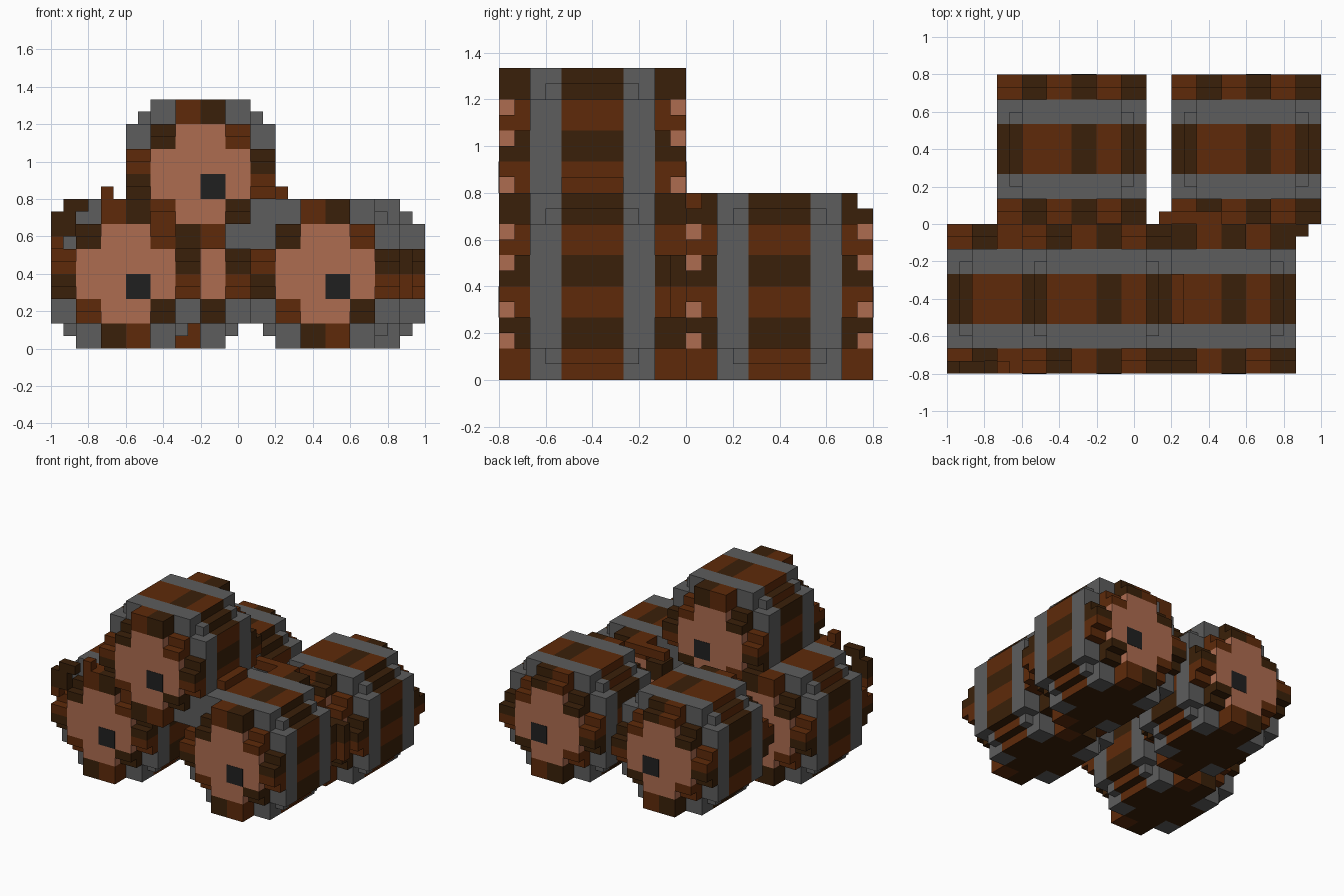
import bpy, bmesh

if "Cube" in bpy.data.objects:
    bpy.data.objects.remove(bpy.data.objects["Cube"], do_unlink=True)

U = 1 / 15  # one block of the stepped grid


def material(name, rgb):
    lin = []
    for c in rgb:
        c /= 255
        lin.append(c / 12.92 if c <= 0.04045 else ((c + 0.055) / 1.055) ** 2.4)
    m = bpy.data.materials.new(name)
    m.use_nodes = True
    m.diffuse_color = (*lin, 1)
    m.node_tree.nodes["Principled BSDF"].inputs["Base Color"].default_value = (*lin, 1)
    return m


BROWN = material("brown_wood", (94, 42, 10))
DARK = material("dark_wood", (58, 32, 9))
PALE = material("pale_wood", (174, 108, 80))
IRON = material("grey_iron", (93, 93, 93))
BLACK = material("black_bung", (32, 32, 32))


def finish(bm, name, mats, loc):
    me = bpy.data.meshes.new(name)
    bm.to_mesh(me)
    bm.free()
    for m in mats:
        me.materials.append(m)
    ob = bpy.data.objects.new(name, me)
    ob.location = [c * U for c in loc]
    bpy.context.collection.objects.link(ob)


def box(bm, x0, x1, y0, y1, z0, z1, mat=0):
    vs = bmesh.ops.create_cube(bm, size=1)["verts"]
    for v in vs:
        v.co.x = (x1 if v.co.x > 0 else x0) * U
        v.co.y = (y1 if v.co.y > 0 else y0) * U
        v.co.z = (z1 if v.co.z > 0 else z0) * U
    for f in {f for v in vs for f in v.link_faces}:
        f.material_index = mat


def boxes(name, mats, loc, items):
    bm = bmesh.new()
    for it in items:
        box(bm, *it)
    finish(bm, name, mats, loc)


def extrude_outline(bm, half, y0, y1):
    # half is the +x side of a mirrored outline, top to bottom
    outline = half + [(-x, z) for x, z in reversed(half) if x]
    face = bm.faces.new([bm.verts.new((x * U, y0 * U, z * U)) for x, z in outline])
    ext = bmesh.ops.extrude_face_region(bm, geom=[face], use_keep_orig=True)["geom"]
    bmesh.ops.translate(bm, vec=(0, (y1 - y0) * U, 0),
                        verts=[g for g in ext if isinstance(g, bmesh.types.BMVert)])


# Twelve staves around the barrel as (column, row), clockwise from the top
RING = [(2, 0), (3, 0), (4, 1), (5, 2), (5, 3), (4, 4),
        (3, 5), (2, 5), (1, 4), (0, 3), (0, 2), (1, 1)]


def stave_ends(name, loc, lowered_top, full_back):
    items = []
    for i, (c, r) in enumerate(RING):
        x0, z0 = 2 * c - 6, 4 - 2 * r
        x1, z1 = x0 + 2, z0 + 2
        col = i % 2
        if r == 5:  # bottom staves show between the hoop ends
            items.append((x0, x1, -4, -2, z0, z1, 1))
            items.append((x0, x1, 2, 4, z0, z1, 1))
        # stepped tips: the last layer drops the block furthest from the axis
        for s in (-1, 1):
            t0, t1 = z0, z1
            if not (full_back and s > 0):
                if r in (1, 2) or (r == 0 and lowered_top):
                    t1 -= 1
                elif r in (3, 4):
                    t0 += 1
            a, b = sorted((s * 4, s * 5))
            items.append((x0, x1, a, b, z0, z1, col))
            a, b = sorted((s * 5, s * 6))
            items.append((x0, x1, a, b, t0, t1, col))
    boxes(name, [BROWN, DARK], loc, items)


# Bulging middle: stepped circle, split at every stave
BODY = [(0, 6), (2, 6), (4, 6), (4, 5), (5, 5), (5, 4), (6, 4), (6, 2), (6, 0),
        (6, -2), (6, -4), (5, -4), (5, -5), (4, -5), (4, -6), (2, -6), (0, -6)]
TOP_COLOURS, RIGHT_COLOURS, LEFT_COLOURS = "DBBDBD", "DBDBDB", "BDBDBD"


def body(name, loc):
    bm = bmesh.new()
    extrude_outline(bm, BODY, -2, 2)
    bmesh.ops.recalc_face_normals(bm, faces=bm.faces)
    # stave colours by direction and column or row
    for f in bm.faces:
        c = f.calc_center_median() / U
        col, row = int((c.x + 6) // 2), int((6 - c.z) // 2)
        tone = "D"
        if f.normal.z > 0.5:
            tone = TOP_COLOURS[col]
        elif f.normal.x > 0.5:
            tone = RIGHT_COLOURS[row]
        elif f.normal.x < -0.5:
            tone = LEFT_COLOURS[row]
        f.material_index = 1 if tone == "D" else 0
    finish(bm, name, [BROWN, DARK], loc)


# Hoops: wide inner half, slimmer outer half, both open under the bottom staves
INNER = [(4, 6), (4, 5), (5, 5), (5, 4), (6, 4), (6, -4), (5, -4), (5, -5),
         (4, -5), (4, -6), (2, -6), (2, -4)]
OUTER = [(4, 6), (4, 4), (6, 4), (6, -4), (4, -4), (4, -6), (2, -6), (2, -4)]


def hoops(name, loc):
    bm = bmesh.new()
    for half, y in ((OUTER, -4), (INNER, -3), (INNER, 2), (OUTER, 3)):
        extrude_outline(bm, half, y, y + 1)
    bmesh.ops.recalc_face_normals(bm, faces=bm.faces)
    finish(bm, name, [IRON], loc)


def barrel(name, x, y, z, full_back=False):
    loc = (x, y, z)
    stave_ends(name + "_stave_ends", loc, y > 0, full_back)
    body(name + "_body", loc)
    hoops(name + "_hoops", loc)
    # pale heads at both ends
    heads = []
    for a, b in ((-6, -4), (4, 6)):
        heads += [(-4, 4, a, b, -2, 2), (-2, 2, a, b, 2, 4), (-2, 2, a, b, -4, -2)]
    boxes(name + "_heads", [PALE], loc, heads)
    # bungs, thin plates on each head
    boxes(name + "_bungs", [BLACK], loc,
          [(0, 2, -6.03, -5.95, -2, 0), (0, 2, 5.95, 6.03, -2, 0)])


# Five stacked barrels
barrel("front_right_barrel", -9, -6, 6)
barrel("front_left_barrel", 7, -6, 6, full_back=True)
barrel("top_barrel", -3, -6, 14)
barrel("back_right_barrel", -5, 6, 6)
barrel("back_left_barrel", 9, 6, 6)

# Loose chips of wood around the stack
boxes("wood_chips", [BROWN, DARK], (0, 0, 0), [
    (3, 4, -8, -4, 12, 13, 0),
    (-11, -10, -12, -11, 12, 13, 0),
    (-14, -12, -12, -11, 11, 12, 1),
    (-15, -13, -12, -11, 9, 11, 1),
    (-15, -14, -12, -11, 8, 9, 0),
    (13, 14, -1, 0, 6, 8, 1),
    (13, 14, -1, 0, 4, 6, 0),
    (2, 7, 0, 1, 11, 12, 0),
])
